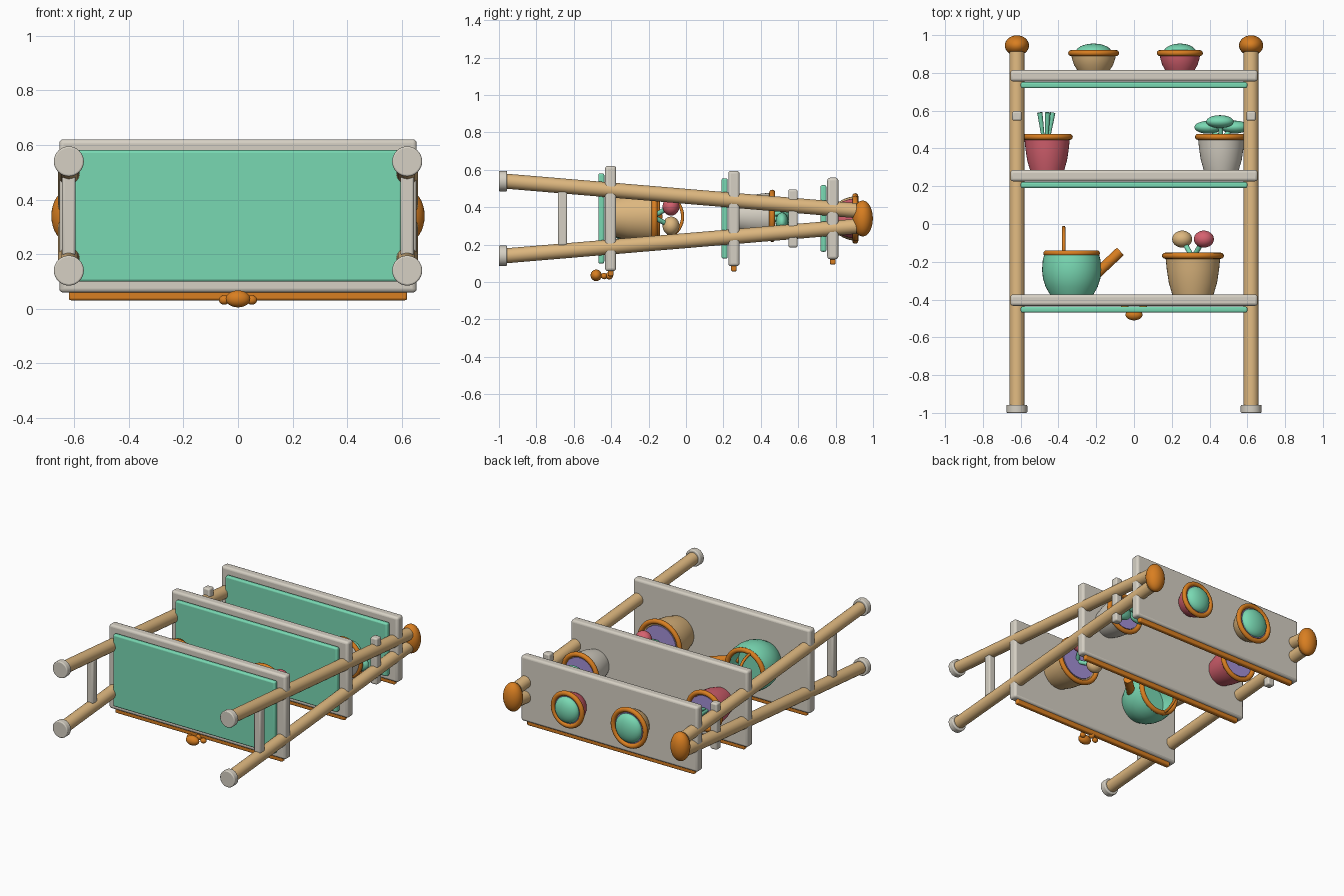
import bpy, bmesh, math
from mathutils import Vector

cube = bpy.data.objects.get("Cube")
if cube:
    bpy.data.objects.remove(cube, do_unlink=True)


def material(name, rgb):
    m = bpy.data.materials.new(name)
    m.use_nodes = True
    m.diffuse_color = (*rgb, 1)
    m.node_tree.nodes["Principled BSDF"].inputs["Base Color"].default_value = (*rgb, 1)
    return m


MINT = material("mint green", (0.19, 0.69, 0.45))
CREAM = material("warm grey", (0.67, 0.63, 0.55))
WOOD = material("tan wood", (0.72, 0.47, 0.21))
ORANGE = material("orange", (0.69, 0.21, 0.015))
PINK = material("rose pink", (0.67, 0.12, 0.16))
LILAC = material("lilac", (0.37, 0.28, 0.67))
CZ = 0.34  # middle of the depth


def finish(ob, name, mat, angle=40):
    ob.name = ob.data.name = name
    ob.data.materials.append(mat)
    bpy.ops.object.select_all(action="DESELECT")
    ob.select_set(True)
    bpy.context.view_layer.objects.active = ob
    bpy.ops.object.shade_smooth_by_angle(angle=math.radians(angle))
    return ob


def box(name, center, size, mat, bevel=0.01):
    bpy.ops.mesh.primitive_cube_add(size=1, location=center)
    ob = bpy.context.object
    ob.scale = size
    bpy.ops.object.transform_apply(location=False, rotation=False)
    mod = ob.modifiers.new("rounded edges", "BEVEL")
    mod.width, mod.segments = bevel, 3
    return finish(ob, name, mat)


def ball(name, center, radii, mat):
    bpy.ops.mesh.primitive_uv_sphere_add(segments=32, ring_count=16, radius=1, location=center)
    ob = bpy.context.object
    ob.scale = radii
    bpy.ops.object.transform_apply(location=False, rotation=False)
    return finish(ob, name, mat)


def rod(name, a, b, r1, mat, r2=None, bevel=0):
    a, b = Vector(a), Vector(b)
    bpy.ops.mesh.primitive_cone_add(vertices=32, radius1=r1, radius2=r1 if r2 is None else r2,
                                    depth=(b - a).length, location=(a + b) / 2)
    ob = bpy.context.object
    ob.rotation_euler = (b - a).to_track_quat("Z", "Y").to_euler()
    if bevel:
        mod = ob.modifiers.new("rounded edges", "BEVEL")
        mod.width, mod.segments, mod.limit_method = bevel, 3, "ANGLE"
    return finish(ob, name, mat)


def lathe(name, x, y, z, profile, mat, steps=40):
    """Spin (radius, height) points around the y direction."""
    bm = bmesh.new()
    rings = []
    for r, h in profile:
        rings.append([bm.verts.new((r * math.cos(t), h, r * math.sin(t)))
                      for t in (i * math.tau / steps for i in range(steps))])
    for lo, hi in zip(rings, rings[1:]):
        for i in range(steps):
            j = (i + 1) % steps
            bm.faces.new((lo[i], lo[j], hi[j], hi[i]))
    bm.faces.new(rings[0])
    bm.faces.new(rings[-1])
    bmesh.ops.recalc_face_normals(bm, faces=bm.faces)
    me = bpy.data.meshes.new(name)
    bm.to_mesh(me)
    bm.free()
    ob = bpy.data.objects.new(name, me)
    bpy.context.collection.objects.link(ob)
    ob.location = (x, y, z)
    return finish(ob, name, mat)


def rim(name, x, y, z, radius, thick):
    bpy.ops.mesh.primitive_torus_add(major_segments=48, minor_segments=12, major_radius=radius - thick,
                                     minor_radius=thick, location=(x, y, z), rotation=(math.pi / 2, 0, 0))
    return finish(bpy.context.object, name, ORANGE)


def pot(name, x, y, z, height, radius, mat, foot=0.7):
    """Tapered pot with a rolled rim and a filling."""
    w = radius * 0.89
    shape = [(foot * w, 0), (0.5 * (1 + foot) * w, 0.3 * height), (0.95 * w, 0.65 * height),
             (w, height), (0.85 * w, height), (0.83 * w, height * 0.94)]
    lathe(name, x, y, z, shape, mat)
    rim(name + "_rim", x, y + height, z, radius, 0.016)
    rod(name + "_soil", (x, y + height * 0.9, z), (x, y + height + 0.004, z), 0.84 * w, LILAC)


# Side frames: splayed legs, feet, finials and rungs
for side, x in (("left", 0.62), ("right", -0.62)):
    for end, s in (("front", -1), ("back", 1)):
        rod(f"{side}_{end}_leg", (x, -0.97, CZ + s * 0.2), (x, 0.91, CZ + s * 0.042), 0.04, WOOD)
        rod(f"{side}_{end}_foot", (x, -1, CZ + s * 0.2), (x, -0.957, CZ + s * 0.2), 0.055, CREAM, bevel=0.006)
    ball(f"{side}_finial", (x, 0.945, CZ), (0.064, 0.054, 0.096), ORANGE)
    box(f"{side}_lower_rung", (x, -0.66, CZ), (0.05, 0.05, 0.29), CREAM)
    box(f"{side}_upper_rung", (x, 0.572, CZ), (0.05, 0.05, 0.31), CREAM)

# Shelves with an under panel and a front lip
for level, y, half in (("lower", -0.403, 0.281), ("middle", 0.256, 0.255), ("upper", 0.785, 0.218)):
    box(f"{level}_shelf", (0, y, CZ), (1.31, 0.06, 2 * half), CREAM, 0.015)
    box(f"{level}_under_panel", (0, y - 0.05, CZ), (1.2, 0.032, 2 * half - 0.08), MINT, 0.01)
    box(f"{level}_front_lip", (0, y, CZ - half - 0.01), (1.24, 0.03, 0.036), ORANGE, 0.008)

# Small ornament below the lower lip
ball("ornament_body", (0, -0.48, 0.036), (0.045, 0.03, 0.031), ORANGE)
for name, x in (("left", 0.05), ("right", -0.05)):
    ball(f"ornament_{name}_bead", (x, -0.438, 0.032), (0.02, 0.017, 0.017), ORANGE)
ball("ornament_top_bead", (0, -0.41, 0.034), (0.02, 0.02, 0.02), ORANGE)

# Lower shelf: watering can
can_x, can_z = -0.33, 0.35
lathe("watering_can", can_x, -0.373, can_z,
      [(0.115, 0), (0.138, 0.04), (0.152, 0.085), (0.157, 0.13), (0.153, 0.18), (0.143, 0.22),
       (0.125, 0.22), (0.13, 0.17), (0.12, 0.12)], MINT)
rim("watering_can_rim", can_x, -0.155, can_z, 0.15, 0.016)
rod("watering_can_spout", (-0.2, -0.265, can_z), (-0.072, -0.145, can_z), 0.027, ORANGE)
curve = bpy.data.curves.new("watering_can_handle", "CURVE")
curve.dimensions, curve.bevel_depth, curve.bevel_resolution = "3D", 0.009, 3
spline = curve.splines.new("POLY")
spline.points.add(24)
for i, p in enumerate(spline.points):
    t = math.pi * i / 24
    p.co = (-0.372, -0.15 + 0.132 * math.sin(t), can_z + 0.125 * math.cos(t), 1)
curve.materials.append(ORANGE)
bpy.context.collection.objects.link(bpy.data.objects.new("watering_can_handle", curve))

# Lower shelf: flower pot
pot("flower_pot", 0.312, -0.373, 0.35, 0.205, 0.164, WOOD, 0.75)
for name, x, z, mat in (("tan", 0.255, 0.3, WOOD), ("pink", 0.37, 0.405, PINK)):
    rod(f"{name}_flower_stem", (0.312, -0.18, 0.35), (x, -0.08, z), 0.013, MINT)
    ball(f"{name}_flower", (x, -0.08, z), (0.053, 0.045, 0.05), mat)

# Middle shelf: sprout pot and leafy pot
pot("sprout_pot", -0.46, 0.286, 0.35, 0.175, 0.136, PINK, 0.75)
for i in range(5):
    t = i * math.tau / 5
    dx, dz = math.cos(t), math.sin(t)
    rod(f"sprout_{i + 1}", (-0.468 + 0.015 * dx, 0.45, 0.35 + 0.015 * dz),
        (-0.468 + 0.038 * dx, 0.59, 0.35 + 0.038 * dz), 0.008, MINT, 0.014)
pot("leafy_pot", 0.462, 0.286, 0.355, 0.175, 0.139, CREAM, 0.75)
for i, (x, y, z) in enumerate(((0.393, 0.512, 0.34), (0.455, 0.542, 0.385), (0.533, 0.513, 0.32))):
    ball(f"leaf_{i + 1}", (x, y, z), (0.073, 0.034, 0.052), MINT)
    rod(f"leaf_stem_{i + 1}", (0.462, 0.45, 0.355), (x, y, z), 0.012, MINT)

# Upper shelf: two shallow bowls with mounded plants
for name, x, radius, mat in (("tan", -0.214, 0.135, WOOD), ("pink", 0.243, 0.122, PINK)):
    pot(f"{name}_bowl", x, 0.815, CZ, 0.09, radius, mat, 0.72)
    ball(f"{name}_bowl_plant", (x, 0.908, CZ), (radius * 0.71, 0.047, radius * 0.71), MINT)
